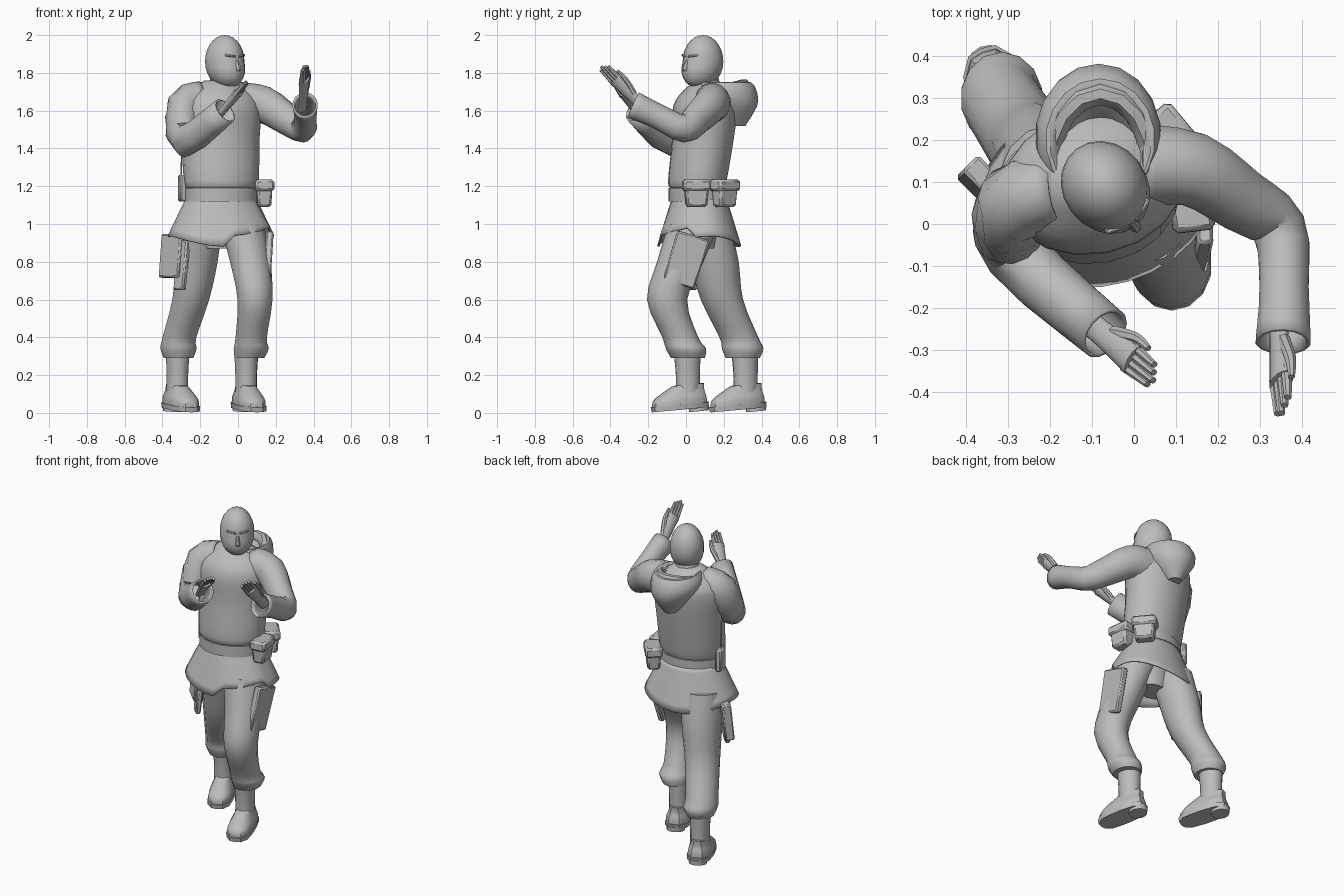
import bpy, bmesh, math
from mathutils import Vector, Matrix

cube = bpy.data.objects.get("Cube")
if cube:
    bpy.data.objects.remove(cube)

UP = Vector((0, 0, 1))
grey = bpy.data.materials.new("plain grey")
grey.use_nodes = True
tone = (.5, .5, .5, 1)
grey.diffuse_color = tone
grey.node_tree.nodes["Principled BSDF"].inputs["Base Color"].default_value = tone
parts = []


def finish(name, bm, place=(0, 0, 0), turn=(0, 0, 0)):
    bmesh.ops.recalc_face_normals(bm, faces=bm.faces)
    mesh = bpy.data.meshes.new(name)
    bm.to_mesh(mesh)
    bm.free()
    mesh.materials.append(grey)
    obj = bpy.data.objects.new(name, mesh)
    obj.location, obj.rotation_euler = place, turn
    bpy.context.collection.objects.link(obj)
    parts.append(obj)
    return obj


def spline(keys, steps):
    """Fill in rings between the key rings with a smooth curve."""
    keys = [Vector(key) for key in keys]
    rings = []
    for i in range(len(keys) - 1):
        start, end = keys[i], keys[i + 1]
        before = start - keys[max(i - 1, 0)]
        after = keys[min(i + 2, len(keys) - 1)] - end
        leave, arrive = (before + end - start) / 2, (after + end - start) / 2
        for step in range(steps):
            t = step / steps
            ease = t * t * (3 - 2 * t)
            bend = t * (1 - t)
            rings.append(start.lerp(end, ease) + leave * bend * (1 - t) - arrive * bend * t)
    return rings + [keys[-1]]


def loft(name, keys, ratio=1, sides=14, steps=3, along=False, roll=0, tilt=0, caps=True, shape=None, **put):
    """Skin rings (x, y, z, half width); ratio gives the depth. Rings lie level or square to their path."""
    bm = bmesh.new()
    rings = spline(keys, steps)
    mids = [ring.xyz for ring in rings]
    loops = []
    for i, mid in enumerate(mids):
        u, v = Vector((1, 0, 0)), Vector((0, 1, tilt))
        if along:
            ahead = (mids[min(i + 1, len(mids) - 1)] - mids[max(i - 1, 0)]).normalized()
            u = Matrix.Rotation(roll, 3, ahead) @ ahead.cross(UP).normalized()
            v = u.cross(ahead)
        loop = []
        for k in range(sides):
            angle = math.tau * (k + .5) / sides
            p = mid + rings[i].w * (u * math.cos(angle) + v * ratio * math.sin(angle))
            loop.append(bm.verts.new(shape(p, angle) if shape else p))
        loops.append(loop)
    for low, high in zip(loops, loops[1:]):
        for k in range(sides):
            n = (k + 1) % sides
            bm.faces.new((low[k], low[n], high[n], high[k]))
    if caps:
        bm.faces.new(loops[0])
        bm.faces.new(loops[-1])
    return finish(name, bm, **put)


def box(name, size, place, turn=(0, 0, 0), taper=1, bevel=.008):
    bm = bmesh.new()
    bmesh.ops.create_cube(bm, size=1, matrix=Matrix.Diagonal((*size, 1)))
    for v in bm.verts:
        if v.co.z < 0:
            v.co.x *= taper
            v.co.y *= taper
    obj = finish(name, bm, place, turn)
    obj.modifiers.new("soft edges", "BEVEL").width = bevel


def thicken(obj):
    obj.modifiers.new("cloth", "SOLIDIFY").thickness = .01


# Torso, pelvis, belt and neck, turned slightly to the left
body = dict(place=(-.09, .07, 0), turn=(0, 0, .2), ratio=.77, sides=18)
loft("tunic", [(0, -.01, 1.19, .185), (0, -.01, 1.23, .2), (0, .02, 1.45, .21), (0, .03, 1.6, .22),
               (0, .04, 1.68, .19), (0, .04, 1.76, .08)], **body)
loft("pelvis", [(0, 0, .87, .1), (0, 0, 1.15, .17)], **body)
loft("belt", [(0, -.01, 1.12, .195), (0, -.01, 1.19, .195)], steps=1, **body)
loft("neck", [(-.09, .12, 1.68, .075), (-.08, .1, 1.8, .065)])


# Tunic skirt with an uneven hem, left front panel shorter
def hem(p, angle):
    drop = 1.15 - p.z
    p.z += drop * .12 * math.cos(2 * angle)
    if 1.5 < angle / math.pi < 1.85:
        p.z += drop * .25
    return p


thicken(loft("tunic_skirt", [(0, 0, 1.14, .185), (0, 0, 1.05, .225), (0, 0, .91, .285)],
             caps=False, shape=hem, **{**body, "sides": 28}))

# Hood hanging open behind the neck, with a thick fold wrapped around to the chest
loft("hood", [(-.08, .27, 1.52, .04), (-.08, .24, 1.62, .12), (-.085, .21, 1.69, .15), (-.08, .2, 1.75, .13),
              (-.08, .18, 1.73, .1), (-.08, .16, 1.66, .07)], 1.12, 18)
turns = [math.tau * k / 16 for k in range(17)]
loft("hood_fold", [(.12 * math.cos(a) - .08, .16 * math.sin(a) + .15, 1.69 + .04 * math.sin(a), .03)
                   for a in turns], 1.3, 8, 1, along=True)

# Head, turned further to the left, with a full jaw pushed forward
look = Matrix.Translation((-.07, .09, 1.86)) @ Matrix.Rotation(.65, 4, "Z")
head = bmesh.new()
bmesh.ops.create_uvsphere(head, u_segments=20, v_segments=14, radius=1)
for v in head.verts:
    jaw = max(-v.co.z, 0)
    v.co.x *= .1 * (1 + jaw * .1)
    v.co.y = v.co.y * .112 * (1 + jaw * .2) - jaw * .025
    v.co.z *= .14
finish("head", head, look.translation, look.to_euler())
loft("nose", [(0, -.11, -.05, .013), (0, -.117, -.035, .014), (0, -.1, .01, .01)], 1.4, 8,
     place=look.translation, turn=look.to_euler())
for side in (-1, 1):
    box("brow_ridge", (.06, .02, .012), look @ Vector((side * .035, -.095, .03)),
        (0, -side * .12, .65 + side * .33), bevel=.004)

# Sleeves, open at the wrist
for name, keys in {
    "left_sleeve": [(.02, .14, 1.64, .1), (.14, .13, 1.63, .09), (.25, .06, 1.56, .078),
                    (.345, -.01, 1.505, .067), (.357, -.15, 1.57, .06), (.355, -.28, 1.63, .067)],
    "right_sleeve": [(-.18, .08, 1.67, .08), (-.28, .05, 1.62, .095), (-.28, -.07, 1.44, .078),
                     (-.07, -.26, 1.6, .067)],
}.items():
    thicken(loft(name, keys, 1.1, along=True, caps=False))


# Hands: flat palm, four fingers held together and a thumb
def hand(name, wrist, tip, roll):
    wrist, tip = Vector(wrist), Vector(tip)
    reach = tip - wrist
    across = Matrix.Rotation(roll, 3, reach) @ reach.cross(UP).normalized()
    put = dict(along=True, roll=roll)

    def at(along, aside, radius):
        return (*(wrist + reach * along + across * aside), radius)

    loft(name + "_palm", [at(-.3, 0, .03), at(.1, 0, .032), at(.6, 0, .04)], .6, **put)
    for finger in range(4):
        aside = .028 - .018 * finger
        length = 1 - .05 * abs(finger - 1)
        loft(name + "_finger", [at(.5, aside, .013), at(length, aside * .9, .008)], 1.2, 7, **put)
    loft(name + "_thumb", [at(.1, -.02, .016), at(.45, -.045, .014), at(.7, -.045, .008)], 1, 7, **put)


hand("left_hand", (.345, -.27, 1.66), (.355, -.445, 1.84), 1)
hand("right_hand", (-.07, -.265, 1.61), (.05, -.365, 1.755), .3)

# Trouser legs, stepping with the left foot forward
loft("left_trouser", [(.02, .04, 1, .12), (.065, -.03, .8, .11), (.09, -.1, .6, .095),
                      (.07, -.03, .4, .085), (.07, 0, .34, .095), (.06, .01, .29, .08)], 1.12)
loft("right_trouser", [(-.2, .1, 1, .12), (-.22, .15, .8, .115), (-.25, .19, .6, .1),
                       (-.31, .28, .4, .092), (-.315, .3, .34, .098), (-.315, .3, .29, .08)], 1.12)


# Boots with a square-toed sole and heel block, heels slightly raised
def square_toe(p, angle):
    swell = (math.cos(angle) ** 4 + math.sin(angle) ** 4) ** -.2
    return Vector((p.x * swell, (p.y + .05) * swell - .05, p.z))


for name, spot, yaw in (("left_boot", (.04, .02, 0), .3), ("right_boot", (-.325, .325, 0), .4)):
    put = dict(place=spot, turn=(0, 0, yaw), tilt=.1)
    loft(name + "_shaft", [(0, -.01, .05, .058), (0, -.01, .2, .057), (0, -.015, .34, .065)], 1.15, **put)
    loft(name + "_foot", [(0, -.055, .03, .07), (0, -.055, .075, .068), (0, -.04, .11, .055),
                          (0, -.01, .15, .04)], 2.1, shape=square_toe, **put)
    loft(name + "_sole", [(0, -.055, .018, .072), (0, -.055, .045, .074)], 2.1, steps=1,
         shape=square_toe, **put)
    loft(name + "_heel", [(0, .05, .01, .053), (0, .05, .04, .055)], steps=1, **put)

# Belt pouches with overhanging flaps
for name, (x, y), yaw in (("side_pouch", (.135, .055), .12), ("rear_pouch", (.09, .205), .7)):
    box(name, (.085, .13, .13), (x, y, 1.155), (0, 0, yaw), .85, .012)
    box(name + "_flap", (.1, .145, .06), (x, y, 1.205), (0, 0, yaw), 1.02, .012)

# Thigh pockets lying against the legs
lean = (0, .1, math.pi / 4)
box("left_thigh_pocket", (.04, .18, .27), (.16, 0, .81), (-.3, .06, 0), .95)
box("right_thigh_pocket", (.055, .15, .23), (-.345, .085, .83), lean)
box("right_side_pouch", (.035, .09, .26), (-.3, .035, .78), lean, .85)

# Belt radio with its aerial
box("belt_radio", (.035, .08, .14), (-.295, .07, 1.19), (0, 0, .2))
loft("radio_aerial", [(-.3, .07, 1.25, .004), (-.3, .07, 1.43, .003)], sides=6)

# Smooth shading that keeps hard edges
bpy.ops.object.select_all(action="DESELECT")
for obj in parts:
    obj.select_set(True)
bpy.context.view_layer.objects.active = parts[0]
bpy.ops.object.shade_smooth_by_angle(angle=math.radians(40))
